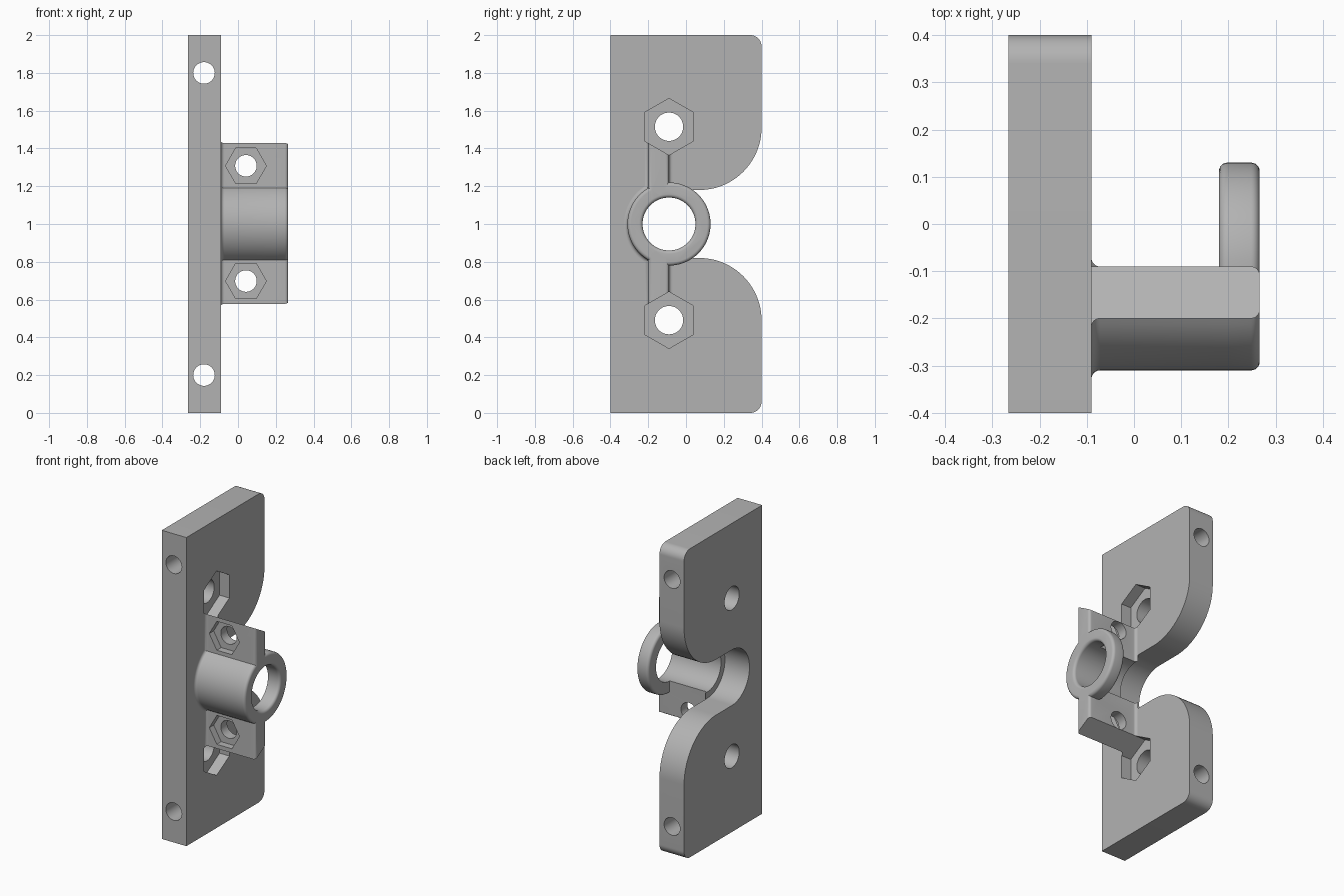
import bpy, bmesh
from math import cos, sin, radians, pi

if "Cube" in bpy.data.objects:
    bpy.data.objects.remove(bpy.data.objects["Cube"])

grey = bpy.data.materials.new("matte_grey")
grey.use_nodes = True
grey.diffuse_color = (0.45, 0.45, 0.45, 1)
grey.node_tree.nodes["Principled BSDF"].inputs["Base Color"].default_value = grey.diffuse_color

FACE = -0.09          # outer face of the plate, in x
AXIS_Y, AXIS_Z = -0.09, 1.0
END = 0.266           # outer end of the clamp


def loft(name, rings):
    """Solid skinned through equal-length rings, capped at both ends."""
    bm = bmesh.new()
    loops = [[bm.verts.new(p) for p in ring] for ring in rings]
    n = len(loops[0])
    for a, b in zip(loops, loops[1:]):
        for i in range(n):
            j = (i + 1) % n
            bm.faces.new((a[i], a[j], b[j], b[i]))
    bm.faces.new(loops[0])
    bm.faces.new(loops[-1])
    bmesh.ops.recalc_face_normals(bm, faces=bm.faces)
    mesh = bpy.data.meshes.new(name)
    bm.to_mesh(mesh)
    bm.free()
    mesh.materials.append(grey)
    obj = bpy.data.objects.new(name, mesh)
    bpy.context.collection.objects.link(obj)
    return obj


def arc(cx, cy, r, start, end, steps=12):
    angles = [radians(start + (end - start) * i / steps) for i in range(steps + 1)]
    return [(cx + r * cos(a), cy + r * sin(a)) for a in angles]


def along_x(name, outline, x0, x1):
    return loft(name, [[(x, u, v) for u, v in outline] for x in (x0, x1)])


def along_y(name, outline, y0, y1):
    return loft(name, [[(u, y, v) for u, v in outline] for y in (y0, y1)])


def along_z(name, outline, z0, z1):
    return loft(name, [[(u, v, z) for u, v in outline] for z in (z0, z1)])


def lathe(name, profile, n=96):
    """Turn (x, radius) points around the clamp axis."""
    turn = [2 * pi * i / n for i in range(n)]
    return loft(name, [[(x, AXIS_Y + r * cos(a), AXIS_Z + r * sin(a)) for a in turn]
                       for x, r in profile])


def circle(cx, cy, r):
    return arc(cx, cy, r, 0, 352.5, 47)


def hexagon(cx, cy, r, start):
    return arc(cx, cy, r, start, start + 300, 5)


def combine(obj, other, operation="DIFFERENCE"):
    mod = obj.modifiers.new("combine", "BOOLEAN")
    mod.operation, mod.object, mod.solver = operation, other, "EXACT"
    bpy.context.view_layer.objects.active = obj
    bpy.ops.object.modifier_apply(modifier=mod.name)
    bpy.data.objects.remove(other)


# Mounting plate with rounded corners and an S-curved notch
outline = [(-0.4, 0)] + arc(0.34, 0.06, 0.06, -90, 0) + arc(0.07, 0.49, 0.33, 0, 90, 24)
outline += arc(AXIS_Y, AXIS_Z, 0.18, -90, -270, 48)
outline += arc(0.07, 1.51, 0.33, -90, 0, 24) + arc(0.34, 1.94, 0.06, 0, 90) + [(-0.4, 2)]
plate = along_x("mounting_plate", outline, -END, FACE)

# Flange, flared into the plate and rounded at its outer end
f = 0.018
section = arc(FACE + f, -0.2 - f, f, 180, 90, 6) + arc(END - f, -0.2 + f, f, -90, 0, 6)
section += arc(END - f, -0.09 - f, f, 0, 90, 6) + arc(FACE + f, -0.09 + f, f, -90, -180, 6)
clamp = along_z("clamp_bracket", section, 0.5, 1.5)

# Half barrel on the front of the flange
barrel = lathe("barrel", arc(FACE + f, 0.22 + f, f, 180, 270, 6) + arc(END - f, 0.22 - f, f, 90, 0, 6))
combine(barrel, along_x("barrel_trim", [(-0.12, 0.5), (0.5, 0.5), (0.5, 1.5), (-0.12, 1.5)], -0.5, 0.5))
combine(clamp, barrel, "UNION")

# Full ring at the outer end
ring = lathe("ring", arc(0.18 + f, 0.22 - f, f, 180, 90, 6) + arc(END - f, 0.22 - f, f, 90, 0, 6))
combine(clamp, ring, "UNION")

# Bore with a softened mouth
mouth = arc(END - f, 0.14 + f, f, -90, 0, 6)
combine(clamp, lathe("bore", [(-0.3, 0.14)] + mouth + [(0.4, 0.14 + f)]))

for side in (-1, 1):
    # Nut pockets and bolt holes in the plate; the pocket also clips the flange end
    z = 1.003 + side * 0.512
    for body in (plate, clamp):
        combine(body, along_x("nut_pocket", hexagon(AXIS_Y, z, 0.15, 90), FACE - 0.07, 0.5))
    combine(plate, along_x("bolt_hole", circle(AXIS_Y, z, 0.075), -0.5, 0.5))
    # Cross holes through the plate's width
    combine(plate, along_y("cross_hole", circle(-0.18, 1 + side * 0.8, 0.057), -0.6, 0.6))
    # Nut pockets and bolt holes in the flange
    z = 1.003 + side * 0.305
    combine(clamp, along_y("small_pocket", hexagon(0.042, z, 0.108, 0), -0.5, -0.155))
    combine(clamp, along_y("small_hole", circle(0.042, z, 0.057), -0.5, 0.0))

# Smooth the round surfaces, keep the machined edges
bpy.ops.object.select_all(action="DESELECT")
for obj in (plate, clamp):
    obj.select_set(True)
bpy.context.view_layer.objects.active = plate
bpy.ops.object.shade_smooth_by_angle(angle=radians(30))
